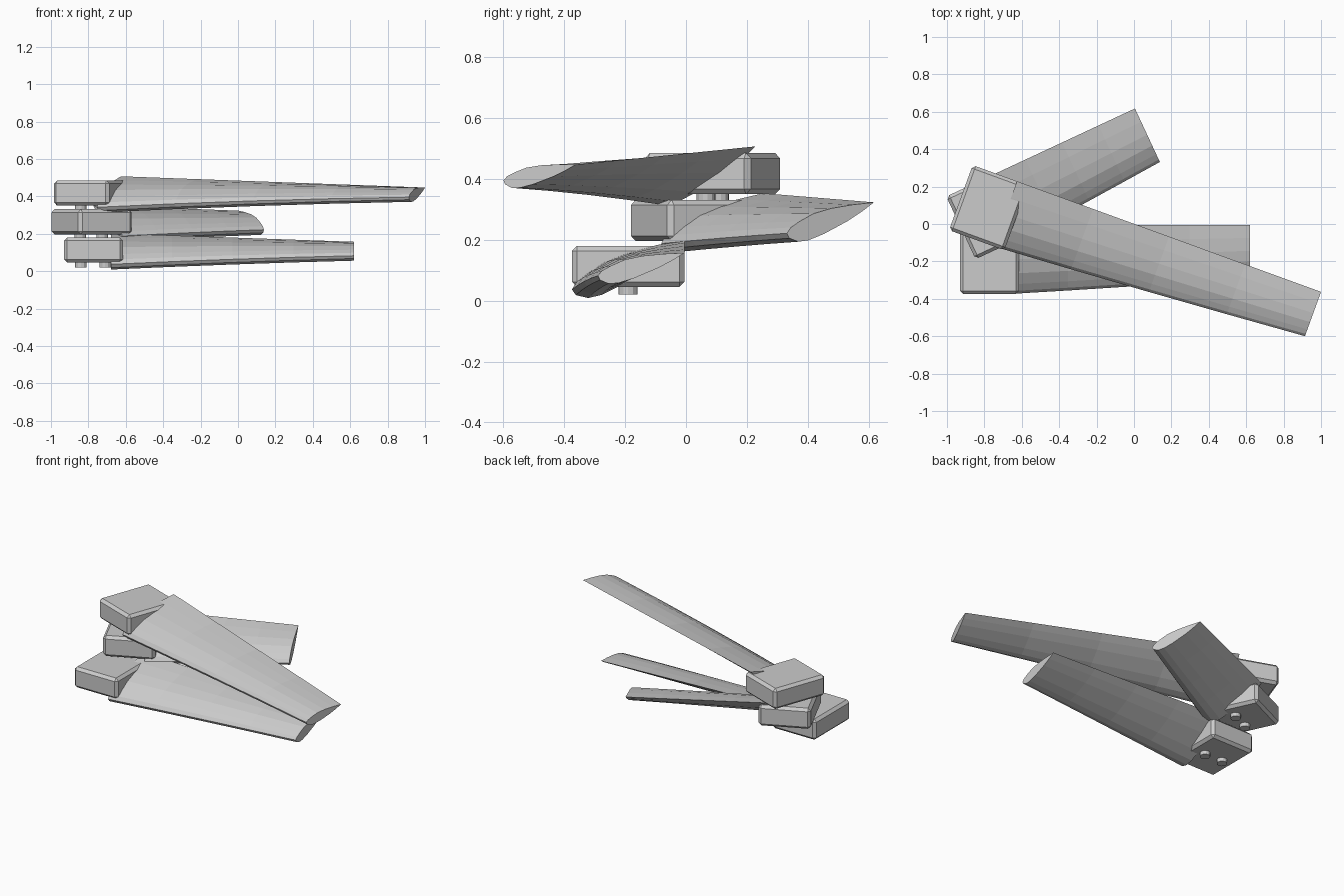
import bpy, bmesh
from math import radians, sin, cos
from mathutils import Matrix, Vector

if "Cube" in bpy.data.objects:
    bpy.data.objects.remove(bpy.data.objects["Cube"])

# Airfoil section in chord units: u from leading edge (0) to trailing edge (1)
SECTION = [(0, .025), (.06, .065), (.17, .09), (.34, .113), (.54, .098), (.77, .055), (1, 0),
           (.85, -.042), (.67, -.08), (.38, -.115), (.2, -.118), (.09, -.095), (.01, -.03)]
ROOT_X, FULL_X = .097, 1.827


def finish(bm, name, place):
    bmesh.ops.recalc_face_normals(bm, faces=bm.faces)
    mesh = bpy.data.meshes.new(name)
    bm.to_mesh(mesh)
    bm.free()
    ob = bpy.data.objects.new(name, mesh)
    ob.matrix_world = place
    bpy.context.collection.objects.link(ob)
    return ob


def root_block(name, place):
    # Chamfered mounting block
    bm = bmesh.new()
    bmesh.ops.create_cube(bm, size=1, matrix=Matrix.Translation((.0025, 0, .0675))
                          @ Matrix.Diagonal((.315, .37, .135, 1)))
    bmesh.ops.bevel(bm, geom=bm.edges[:], offset=.017, segments=1, affect='EDGES')
    finish(bm, name, place)


def pegs(name, place):
    # Two short round pegs under the block
    bm = bmesh.new()
    for x in (-.065, .065):
        bmesh.ops.create_cone(bm, cap_ends=True, segments=12, radius1=.031, radius2=.031,
                              depth=.045, matrix=Matrix.Translation((x, 0, -.0025)))
    finish(bm, name, place)


def blade(name, place, tip_x, rings=5):
    # Tapered, twisted blade, cut off at tip_x; trailing edge stays straight
    bm = bmesh.new()
    loops = []
    for i in range(rings):
        x = ROOT_X + (tip_x - ROOT_X) * i / (rings - 1)
        t = (x - ROOT_X) / (FULL_X - ROOT_X)
        chord = .405 - .148 * t
        a = radians(25.5 - 12.5 * t)
        te = Vector((x, .185, .157 - .06 * t))
        loops.append([bm.verts.new(te + chord * Vector((
            0, (u - 1) * cos(a) - v * sin(a), (u - 1) * sin(a) + v * cos(a))))
            for u, v in SECTION])
    n = len(SECTION)
    for p, q in zip(loops, loops[1:]):
        for k in range(n):
            m = (k + 1) % n
            bm.faces.new((p[k], p[m], q[m], q[k]))
    bm.faces.new(loops[0])
    bm.faces.new(loops[-1])
    finish(bm, name, place)


# Stack of three broken blades: name, location, yaw, local tip distance
for label, loc, yaw, tip in (
        ("lower", (-.775, -.19, .045), 0, 1.395),
        ("middle", (-.785, .045, .196), 25, .958),
        ("upper", (-.78, .088, .35), -20, 1.827)):
    place = Matrix.Translation(loc) @ Matrix.Rotation(radians(yaw), 4, 'Z')
    root_block(label + "_root_block", place)
    pegs(label + "_pegs", place)
    blade(label + "_blade", place, tip)
